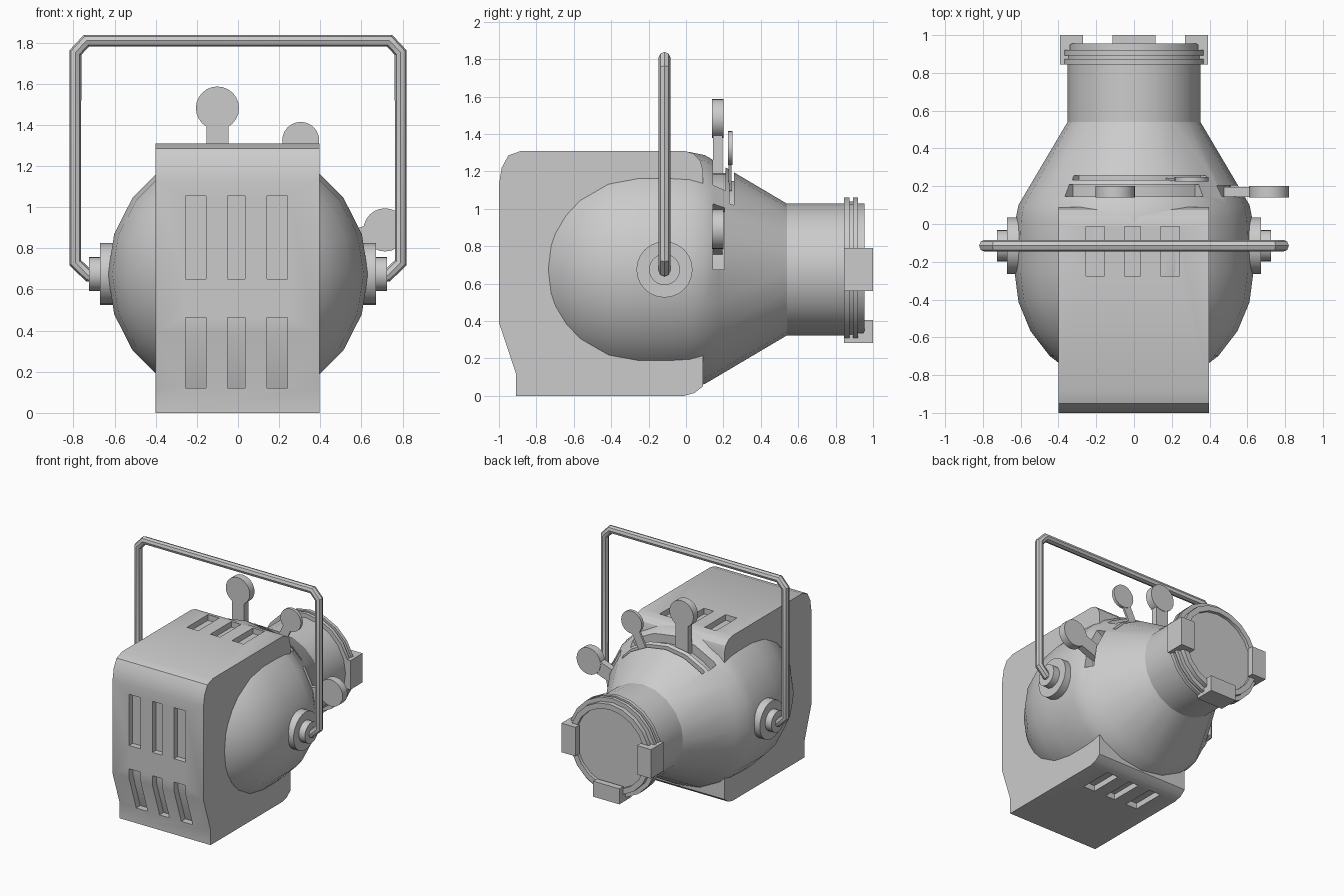
import bpy, bmesh, math
from mathutils import Vector

if "Cube" in bpy.data.objects:
    bpy.data.objects.remove(bpy.data.objects["Cube"])

CZ = 0.675      # height of the optical axis
TY = -0.115     # y of the yoke pivot


def finish(name, bm, angle=28):
    bmesh.ops.recalc_face_normals(bm, faces=bm.faces)
    me = bpy.data.meshes.new(name)
    bm.to_mesh(me)
    bm.free()
    ob = bpy.data.objects.new(name, me)
    bpy.context.collection.objects.link(ob)
    smooth(ob, angle)
    return ob


def smooth(ob, angle=28):
    bpy.ops.object.select_all(action='DESELECT')
    bpy.context.view_layer.objects.active = ob
    ob.select_set(True)
    bpy.ops.object.shade_smooth_by_angle(angle=math.radians(angle))


def prism(bm, pts, vec):
    """Closed prism: polygon pts swept along vec."""
    a = [bm.verts.new(p) for p in pts]
    b = [bm.verts.new(Vector(p) + Vector(vec)) for p in pts]
    bm.faces.new(a)
    bm.faces.new(b[::-1])
    for i in range(len(a)):
        j = (i + 1) % len(a)
        bm.faces.new((a[i], a[j], b[j], b[i]))


def box(bm, x0, x1, y0, y1, z0, z1):
    prism(bm, [(x0, y0, z0), (x1, y0, z0), (x1, y1, z0), (x0, y1, z0)], (0, 0, z1 - z0))


def polar(r, deg, y):
    a = math.radians(deg)
    return (r * math.cos(a), y, CZ + r * math.sin(a))


def lathe(name, profile, n=20):
    """Revolve (y, r) points round the optical axis; r = 0 closes an end."""
    bm = bmesh.new()
    rings = [[bm.verts.new(polar(r, 360 * i / n, y)) for i in range(n if r else 1)]
             for y, r in profile]
    for a, b in zip(rings, rings[1:]):
        for i in range(n):
            j = (i + 1) % n
            f = [a[i % len(a)], a[j % len(a)], b[j % len(b)], b[i % len(b)]]
            bm.faces.new(list(dict.fromkeys(f)))
    return finish(name, bm)


def cut(ob, cutter):
    m = ob.modifiers.new("cut", 'BOOLEAN')
    m.operation, m.solver, m.object = 'DIFFERENCE', 'EXACT', cutter
    bpy.context.view_layer.objects.active = ob
    bpy.ops.object.modifier_apply(modifier=m.name)
    smooth(ob)


# Lamp body: round back, shoulder, cone and barrel
R = 0.633
prof = [(-0.25 - R, 0)]
prof += [(-0.25 - R * math.cos(math.radians(a)), R * math.sin(math.radians(a)))
         for a in range(15, 91, 15)]
prof += [(-0.1, 0.633), (0.02, 0.628), (0.1, 0.612), (0.18, 0.565), (0.54, 0.352), (0.86, 0.352), (0.86, 0)]
body = lathe("lamp_body", prof)

# Housing: side profile swept across the width
side = [(-1, .39), (-1, 1.13), (-.985, 1.22), (-.95, 1.285), (-.88, 1.31), (-.01, 1.31),
        (.04, 1.295), (.075, 1.26), (.09, 1.21), (.09, .05), (.045, .015), (-.01, 0),
        (-.91, 0), (-.91, .12)]
bm = bmesh.new()
prism(bm, [(-.4, y, z) for y, z in side], (.797, 0, 0))
housing = finish("housing", bm, 40)

# Vent slots on the back panel, top and bottom
bm = bmesh.new()
for x0, x1 in ((-.255, -.155), (-.05, .035), (.14, .24)):
    box(bm, x0, x1, -1.1, -.955, .65, 1.055)
    prism(bm, [(x0, -1.1, .12), (x0, -1.1, .465), (x0, -.95, .465), (x0, -.95, .39), (x0, -.86, .12)],
          (x1 - x0, 0, 0))
    box(bm, x0, x1, -.275, -.012, 1.265, 1.4)
    box(bm, x0, x1, -.275, -.012, -.1, .045)
vents = finish("vent_cutter", bm)
cut(housing, vents)
cut(body, vents)

# Curved shutter slots in the cone
bm = bmesh.new()
for y0, y1, r, a0, a1 in ((.145, .21, .515, 51, 129), (.232, .256, .475, 42, 128),
                          (.145, .205, .51, 0, 37)):
    arc = [a0 + (a1 - a0) * i / 8 for i in range(9)]
    pts = [polar(r, a, y0) for a in arc] + [polar(.8, a, y0) for a in reversed(arc)]
    prism(bm, pts, (0, y1 - y0, 0))
slots = finish("slot_cutter", bm)
cut(body, slots)
for c in (vents, slots):
    bpy.data.objects.remove(c)

# Shutter handles: flat stem with a disc on the end
def handle(name, base, tip, rad, half_w, y0, y1):
    bm = bmesh.new()
    b, t = Vector((base[0], 0, base[1])), Vector((tip[0], 0, tip[1]))
    d = (t - b).normalized()
    s = Vector((d.z, 0, -d.x)) * half_w
    e = t - d * rad * .6
    inset = Vector((0, y0 + .004, 0))
    prism(bm, [p + inset for p in (b - s, b + s, e + s, e - s)], (0, y1 - y0 - .008, 0))
    disc = [(t.x + rad * math.cos(k * math.pi / 12), y0, t.z + rad * math.sin(k * math.pi / 12))
            for k in range(24)]
    prism(bm, disc, (0, y1 - y0, 0))
    finish(name, bm)


handle("top_handle", (-.1, 1.15), (-.1, 1.482), .105, .053, .14, .2)
handle("iris_handle", (.2, 1.11), (.305, 1.325), .09, .035, .224, .248)
handle("side_handle", (.47, .8), (.715, .89), .105, .053, .14, .2)

# Lens rim with two flanges, and recessed glass
lathe("lens_rim", [(.93, 0), (.93, .31), (.955, .31), (.955, .352), (.92, .352), (.92, .385),
                   (.893, .385), (.893, .365), (.873, .365), (.873, .385), (.845, .385),
                   (.845, 0)])

# Filter holder clips on both sides and below
for name, a in (("right_clip", 0), ("left_clip", 180), ("bottom_clip", 270)):
    bm = bmesh.new()
    u, w = Vector(polar(1, a, 0)) - Vector((0, 0, CZ)), Vector(polar(1, a + 90, 0)) - Vector((0, 0, CZ))
    L = [(.34, .845), (.393, .845), (.393, 1.0), (.27, 1.0), (.27, .95), (.34, .95)]
    prism(bm, [u * r + Vector((0, y, CZ)) - w * .115 for r, y in L], w * .23)
    finish(name, bm)

# Yoke pivots
for name, s in (("right_pivot", 1), ("left_pivot", -1)):
    bm = bmesh.new()
    for r, x0, x1 in ((.15, .57, .672), (.083, .66, .725)):
        prism(bm, [(s * x0, TY + r * math.cos(k * math.pi / 12), CZ + r * math.sin(k * math.pi / 12))
                   for k in range(24)], (s * (x1 - x0), 0, 0))
    finish(name, bm)

# Yoke: bent tube
half = [(.705, .668), (.727, .668), (.791, .73), (.791, 1.752), (.737, 1.81)]
path = half + [(-x, z) for x, z in reversed(half)]
cu = bpy.data.curves.new("yoke", 'CURVE')
cu.dimensions = '3D'
cu.bevel_depth, cu.bevel_resolution, cu.use_fill_caps = .031, 2, True
sp = cu.splines.new('POLY')
sp.points.add(len(path) - 1)
for p, (x, z) in zip(sp.points, path):
    p.co = (x, TY, z, 1)
yoke = bpy.data.objects.new("yoke", cu)
bpy.context.collection.objects.link(yoke)
bpy.ops.object.select_all(action='DESELECT')
bpy.context.view_layer.objects.active = yoke
yoke.select_set(True)
bpy.ops.object.convert(target='MESH')
smooth(bpy.context.object, 35)
